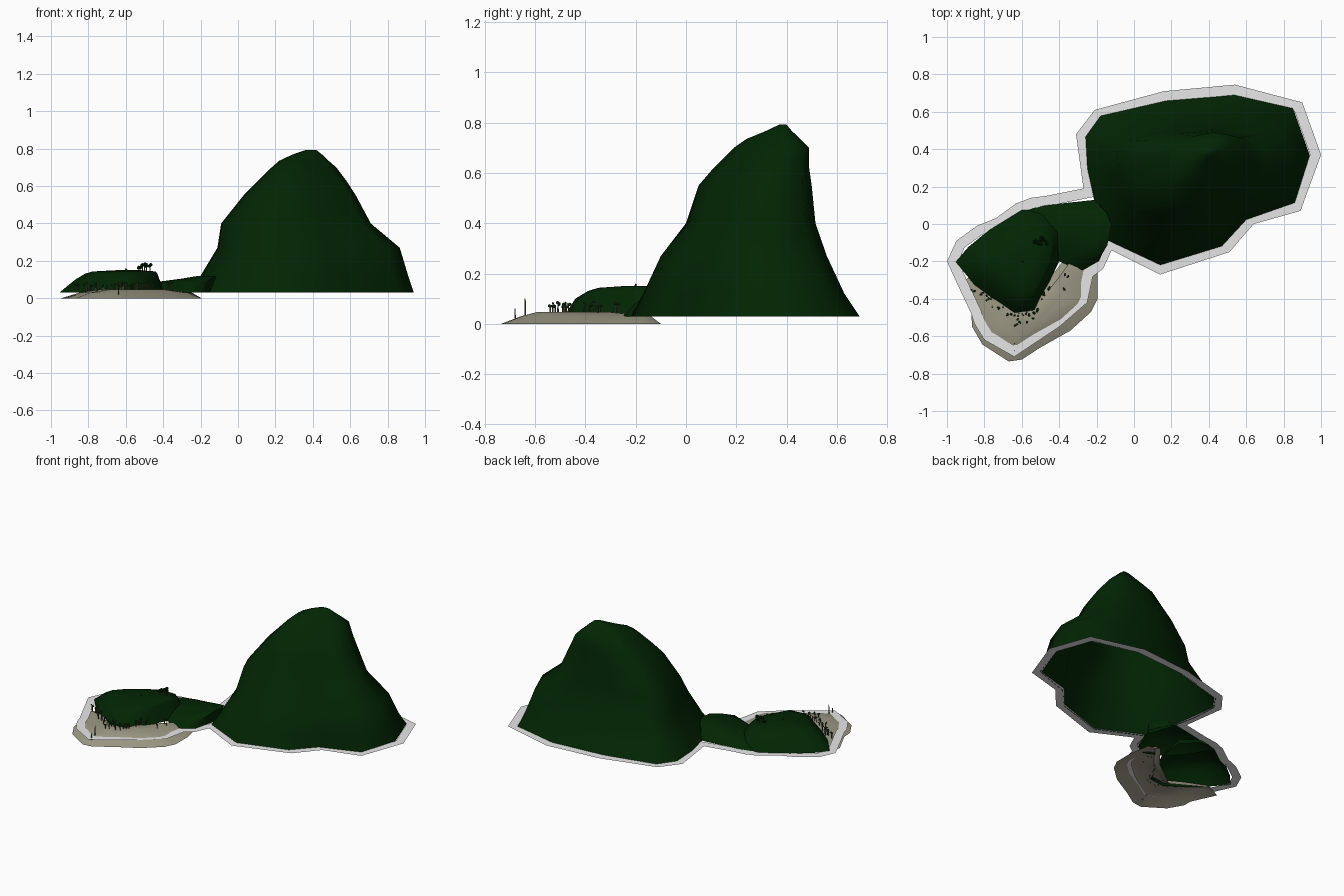
import bpy, bmesh, math, random
from mathutils import Vector, Matrix

random.seed(4)
if "Cube" in bpy.data.objects:
    bpy.data.objects.remove(bpy.data.objects["Cube"])


def material(name, rgb):
    m = bpy.data.materials.new(name)
    m.use_nodes = True
    colour = (*rgb, 1)
    m.diffuse_color = colour
    bsdf = m.node_tree.nodes["Principled BSDF"]
    bsdf.inputs["Base Color"].default_value = colour
    bsdf.inputs["Roughness"].default_value = 0.9
    return m


GREEN = material("forest green", (0.0006, 0.0185, 0.001))
SAND = material("sand", (0.335, 0.32, 0.235))
FOAM = material("surf white", (0.8, 0.8, 0.8))
LEAF = material("leaf green", (0.012, 0.05, 0.008))
BARK = material("bark olive", (0.1, 0.1, 0.055))


def finish(bm, name, mats, smooth=None):
    mesh = bpy.data.meshes.new(name)
    bm.to_mesh(mesh)
    bm.free()
    obj = bpy.data.objects.new(name, mesh)
    bpy.context.collection.objects.link(obj)
    for m in mats:
        mesh.materials.append(m)
    if smooth:
        bpy.ops.object.select_all(action="DESELECT")
        obj.select_set(True)
        bpy.context.view_layer.objects.active = obj
        bpy.ops.object.shade_smooth_by_angle(angle=math.radians(smooth))
    return obj


def bridge(bm, low, high):
    for i in range(len(low)):
        j = (i + 1) % len(low)
        bm.faces.new((low[i], low[j], high[j], high[i]))


def ring(bm, points, z):
    return [bm.verts.new((x, y, z)) for x, y in points]


def inset(points, widths):
    """Move each point of a counter-clockwise outline inwards."""
    result = []
    for i, p in enumerate(points):
        p, a, b = Vector(p), Vector(points[i - 1]), Vector(points[(i + 1) % len(points)])
        d1, d2 = (p - a).normalized(), (b - p).normalized()
        n1, n2 = Vector((-d1.y, d1.x)), Vector((-d2.y, d2.x))
        result.append(p + (n1 + n2) / max(1 + n1.dot(n2), 0.5) * widths[i])
    return result


def fit(values, low, high):
    a, b = min(values), max(values)
    return [low + (v - a) / (b - a) * (high - low) for v in values]


def hill(name, outline, levels):
    """Open-bottomed hill: the outline is fitted to the box of each level
    (z, x0, x1, y0, y1, lean); lean stretches it along the diagonal."""
    us = fit([p[0] for p in outline], -1, 1)
    vs = fit([p[1] for p in outline], -1, 1)
    bm = bmesh.new()
    last = None
    for z, x0, x1, y0, y1, lean in levels:
        xs = fit([u + lean * v for u, v in zip(us, vs)], x0, x1)
        ys = fit([v + lean * u for u, v in zip(us, vs)], y0, y1)
        verts = ring(bm, zip(xs, ys), z)
        if last:
            bridge(bm, last, verts)
        last = verts
    bm.faces.new(last)
    return finish(bm, name, [GREEN], 60)


# Large mountain
hill("mountain",
     [(-.26, .47), (-.25, .3), (-.21, .12), (-.14, -.08), (.14, -.21), (.47, -.11), (.6, .03),
      (.86, .12), (.94, .37), (.85, .62), (.54, .69), (.17, .66), (-.18, .58)],
     [(.03, -.26, .94, -.22, .69, 0), (.12, -.2, .91, -.17, .63, 0),
      (.27, -.11, .865, -.1, .56, 0), (.4, -.09, .71, 0, .515, 0),
      (.55, .03, .63, .05, .5, 0), (.62, .1, .585, .11, .49, .03),
      (.7, .18, .525, .19, .49, .12), (.735, .22, .485, .24, .455, .15),
      (.768, .29, .45, .32, .42, .15), (.792, .36, .42, .37, .4, .1)])

# Flat-topped low hill
hill("low_hill",
     [(-.95, -.2), (-.85, -.32), (-.77, -.39), (-.64, -.48), (-.53, -.465), (-.44, -.28),
      (-.4, -.2), (-.38, -.02), (-.48, .08), (-.6, .075), (-.77, -.03), (-.88, -.12)],
     [(.03, -.955, -.38, -.485, .08, 0), (.1, -.87, -.42, -.44, .03, 0),
      (.13, -.82, -.43, -.39, -.02, 0), (.143, -.78, -.44, -.35, -.06, 0),
      (.15, -.65, -.52, -.25, -.14, 0)])

# Saddle that joins the low hill to the mountain
hill("saddle",
     [(-.6, .07), (-.5, -.1), (-.4, -.2), (-.28, -.25), (-.19, -.2), (-.16, -.07), (-.13, 0),
      (-.2, .13), (-.48, .1)],
     [(.03, -.6, -.13, -.25, .13, 0), (.085, -.45, -.13, -.2, .09, 0),
      (.105, -.3, -.12, -.14, .06, 0), (.12, -.21, -.12, -.08, .03, 0)])

# Sandy beach: sloping rim, domed top
front = [(-.945, -.32), (-.87, -.48), (-.865, -.55), (-.81, -.645), (-.67, -.735), (-.6, -.725),
         (-.5, -.66), (-.34, -.57), (-.23, -.47), (-.195, -.4), (-.195, -.27)]
back = [(-.22, -.15), (-.3, -.1), (-.42, -.25), (-.62, -.4), (-.85, -.27)]
shore = front + back
bm = bmesh.new()
rim = ring(bm, shore, 0)
shelf = ring(bm, inset(shore, [.075] * len(front) + [.03] * len(back)), .03)
bridge(bm, rim, shelf)
mound = Vector((-.56, -.5))
crown = ring(bm, [mound.lerp(v.co.xy, .6) for v in shelf], .046)
bridge(bm, shelf, crown)
bm.faces.new(crown)
finish(bm, "beach", [SAND], 40)

# Band of surf around the whole shoreline
surf = [(-1, -.2), (-.945, -.32), (-.87, -.48), (-.855, -.53), (-.8, -.62), (-.64, -.71),
        (-.4, -.55), (-.25, -.42), (-.22, -.28), (-.165, -.24), (-.12, -.14), (.14, -.27),
        (.51, -.15), (.64, 0), (.89, .07), (1, .37), (.9, .65), (.54, .745), (.16, .71),
        (-.21, .61), (-.31, .48), (-.27, .19), (-.47, .15), (-.55, .14), (-.63, .11),
        (-.74, .03), (-.84, -.01), (-.95, -.09)]
bm = bmesh.new()
bridge(bm, ring(bm, surf, .031), ring(bm, inset(surf, [.055] * len(surf)), .032))
finish(bm, "surf_band", [FOAM])


def tree(bm, x, y, z, height, size):
    """Thin trunk with a few small leaf clumps."""
    trunk = bmesh.ops.create_cone(bm, segments=5, radius1=.003, radius2=.0025, depth=height,
                                  matrix=Matrix.Translation((x, y, z + height / 2)))
    for v in trunk["verts"]:
        for f in v.link_faces:
            f.material_index = 1
    for _ in range(2 if size else 0):
        offset = Vector([random.uniform(-size, size) for _ in range(3)]) * .8
        bmesh.ops.create_icosphere(bm, subdivisions=1, radius=size * random.uniform(.6, .9),
                                   matrix=Matrix.Translation(Vector((x, y, z + height)) + offset))


# Trees along the foot of the low hill
path = [Vector(p) for p in [(-.86, -.33), (-.76, -.41), (-.65, -.49), (-.54, -.48), (-.45, -.32)]]
bm = bmesh.new()
for a, b in zip(path, path[1:]):
    for k in range(7):
        p = a.lerp(b, k / 7)
        tree(bm, p.x + random.uniform(-.012, .012), p.y + random.uniform(-.025, .015), .038,
             random.uniform(.025, .045), random.uniform(.005, .009))
finish(bm, "shore_trees", [LEAF, BARK])

# Scattered trees on the sand
bm = bmesh.new()
for x, y in [(-.63, -.54), (-.61, -.53), (-.57, -.52), (-.54, -.51), (-.37, -.27), (-.35, -.28),
             (-.37, -.35)]:
    tree(bm, x, y, .04, .035, .008)
finish(bm, "beach_trees", [LEAF, BARK])

# Clump on the hilltop
bm = bmesh.new()
for x, y in [(-.53, -.1), (-.51, -.11), (-.49, -.09), (-.47, -.1), (-.5, -.08)]:
    tree(bm, x, y, .13, .04, .014)
tree(bm, -.6, -.2, .14, .015, .006)
finish(bm, "hilltop_trees", [GREEN, BARK])

# Bare posts near the water
bm = bmesh.new()
tree(bm, -.64, -.64, .03, .07, 0)
tree(bm, -.64, -.68, .015, .045, 0)
finish(bm, "shore_posts", [LEAF, BARK])
